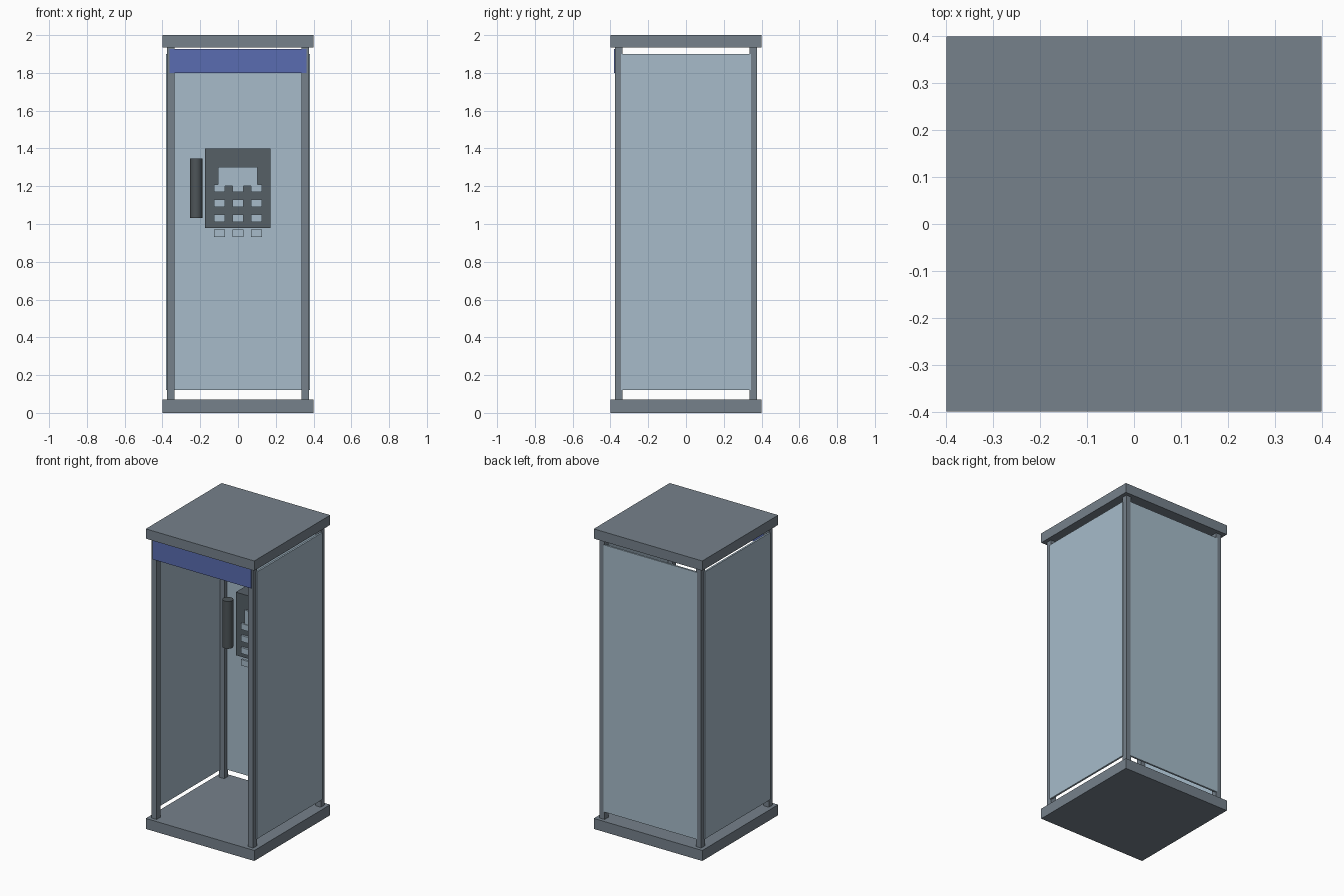
import bpy
import math

cube = bpy.data.objects.get("Cube")
if cube:
    bpy.data.objects.remove(cube, do_unlink=True)


def material(name, rgb):
    m = bpy.data.materials.new(name)
    m.use_nodes = True
    color = (*rgb, 1)
    m.diffuse_color = color
    bsdf = next(n for n in m.node_tree.nodes if n.type == 'BSDF_PRINCIPLED')
    bsdf.inputs["Base Color"].default_value = color
    return m


frame_grey = material("frame grey", (0.18, 0.22, 0.26))
pale_glass = material("pale glass", (0.385, 0.50, 0.59))
sign_blue = material("sign blue", (0.10, 0.15, 0.44))
phone_grey = material("phone grey", (0.092, 0.115, 0.134))
handset_grey = material("handset grey", (0.075, 0.09, 0.098))


def box(name, x, y, z, mat):
    """Box from (low, high) ranges on each axis."""
    bpy.ops.mesh.primitive_cube_add(size=1, location=[sum(r) / 2 for r in (x, y, z)])
    ob = bpy.context.object
    ob.name = name
    ob.scale = [r[1] - r[0] for r in (x, y, z)]
    bpy.ops.object.transform_apply(location=False, rotation=False, scale=True)
    ob.data.materials.append(mat)
    return ob


def around(center, size):
    return (center - size / 2, center + size / 2)


# Floor and roof slabs
full = (-0.4, 0.4)
box("base", full, full, (0, 0.07), frame_grey)
box("roof", full, full, (1.935, 2), frame_grey)

# Corner posts and side panels
glass_height = (0.12, 1.9)
for side, sx in (("left", 1), ("right", -1)):
    for end, sy in (("front", -1), ("back", 1)):
        box(f"{side}_{end}_post", around(sx * 0.356, 0.038), around(sy * 0.356, 0.038),
            (0.07, 1.935), frame_grey)
    box(f"{side}_panel", around(sx * 0.375, 0.012), (-0.344, 0.344), glass_height, pale_glass)

# Back panel and front header sign
box("back_panel", (-0.344, 0.344), around(0.371, 0.012), glass_height, pale_glass)
box("header_sign", (-0.363, 0.363), (-0.382, -0.362), (1.8, 1.927), sign_blue)

# Telephone
box("phone_body", (-0.174, 0.172), (0.225, 0.366), (0.98, 1.4), phone_grey)
box("phone_display", (-0.105, 0.102), (0.216, 0.226), (1.2, 1.303), pale_glass)
for row in range(4):
    for col in range(3):
        box(f"key_{row + 1}_{col + 1}", around((col - 1) * 0.098, 0.056), (0.211, 0.226),
            around(1.19 - row * 0.08, 0.04), pale_glass)

# Handset
bpy.ops.mesh.primitive_cylinder_add(vertices=32, radius=0.033, depth=0.315,
                                    location=(-0.222, 0.21, 1.188))
handset = bpy.context.object
handset.name = "handset"
handset.data.materials.append(handset_grey)
bpy.ops.object.shade_smooth_by_angle(angle=math.radians(35))
